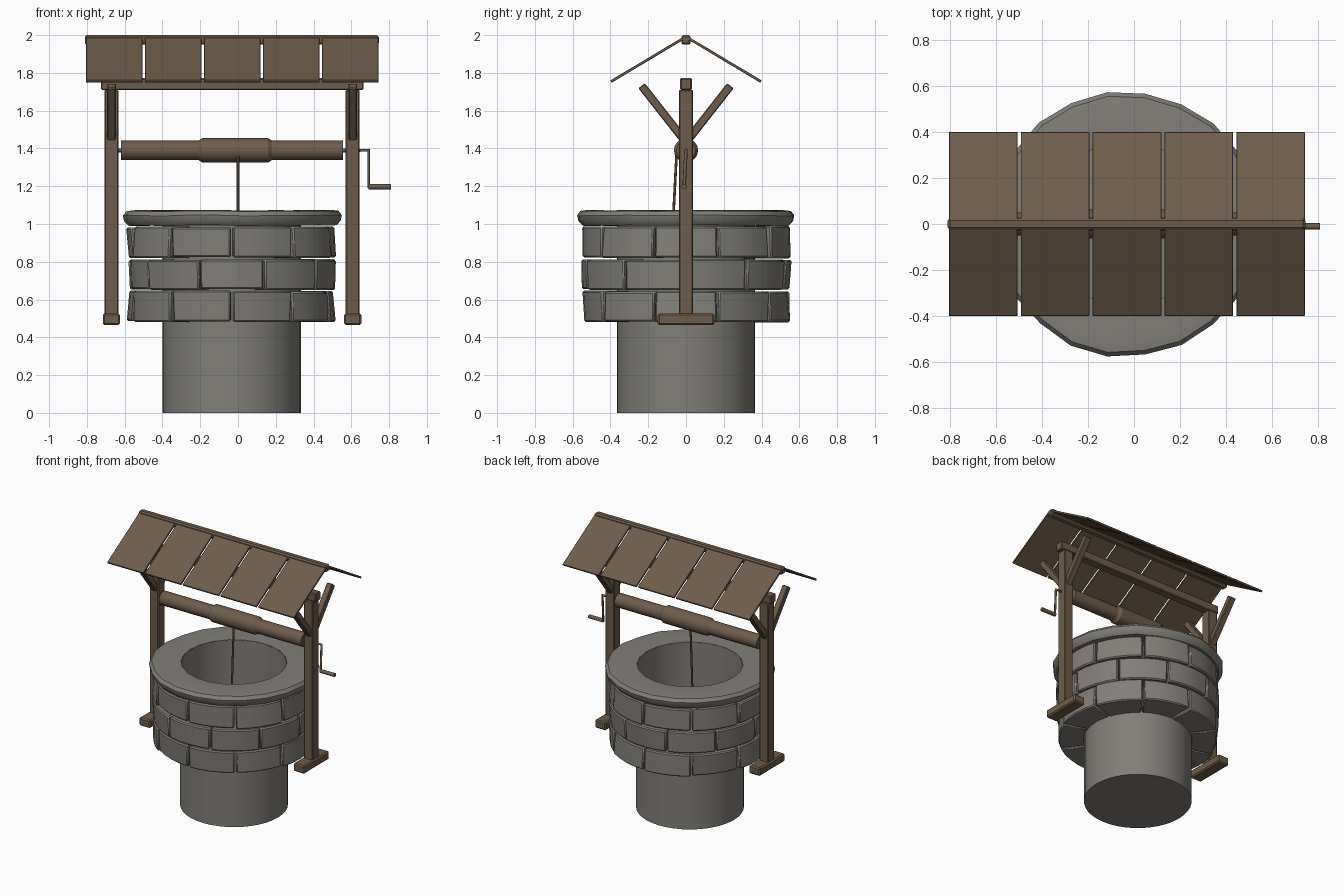
import bpy, bmesh, math, random
from mathutils import Vector, Matrix

random.seed(4)
if "Cube" in bpy.data.objects:
    bpy.data.objects.remove(bpy.data.objects["Cube"])

CX = -0.033          # axis of the well


def material(name, rgb):
    m = bpy.data.materials.new(name)
    m.use_nodes = True
    m.diffuse_color = (*rgb, 1)
    m.node_tree.nodes["Principled BSDF"].inputs["Base Color"].default_value = (*rgb, 1)
    return m


STONE = material("grey stone", (0.22, 0.21, 0.19))
WOOD = material("brown wood", (0.155, 0.108, 0.07))
ROPE = material("dark rope", (0.1, 0.07, 0.045))


def finish(name, bm, mat, bevel=0, smooth=0):
    bmesh.ops.recalc_face_normals(bm, faces=bm.faces)
    me = bpy.data.meshes.new(name)
    bm.to_mesh(me)
    bm.free()
    me.materials.append(mat)
    ob = bpy.data.objects.new(name, me)
    bpy.context.collection.objects.link(ob)
    if bevel:
        mod = ob.modifiers.new("edge wear", 'BEVEL')
        mod.width = bevel
        mod.segments = 1
    if smooth:
        bpy.ops.object.select_all(action='DESELECT')
        ob.select_set(True)
        bpy.context.view_layer.objects.active = ob
        bpy.ops.object.shade_smooth_by_angle(angle=math.radians(smooth))
    return ob


def box(name, lo, hi, mat=WOOD, bevel=0.006):
    lo, hi = Vector(lo), Vector(hi)
    bm = bmesh.new()
    bmesh.ops.create_cube(bm, size=1, matrix=Matrix.Translation((lo + hi) / 2)
                          @ Matrix.Diagonal((*(hi - lo), 1)))
    return finish(name, bm, mat, bevel)


def slanted_board(name, x0, x1, a, b, thick, bevel):
    """Board spanning x0..x1 whose centre line runs from a to b in (y, z)."""
    a, b = Vector(a), Vector(b)
    d = b - a
    mid = (a + b) / 2
    rot = Matrix.Rotation(math.atan2(d.y, d.x), 4, 'X')
    bm = bmesh.new()
    bmesh.ops.create_cube(bm, size=1, matrix=Matrix.Translation(((x0 + x1) / 2, mid.x, mid.y))
                          @ rot @ Matrix.Diagonal((x1 - x0, d.length, thick, 1)))
    return finish(name, bm, WOOD, bevel)


def lathe(name, profile, mat, steps, smooth, closed=False, place=Matrix(), jitter=0):
    """Spin (radius, height) points round z, then move by place."""
    bm = bmesh.new()
    rings = []
    offs = [random.uniform(-jitter, jitter) for _ in range(steps)]
    for r, z in profile:
        ring = []
        for i in range(steps):
            a = math.tau * i / steps
            rr = r + (offs[i] if r > 0.5 else 0)
            zz = z + (offs[i] * 0.5 if r > 0.5 else 0)
            ring.append(bm.verts.new((rr * math.cos(a), rr * math.sin(a), zz)))
        rings.append(ring)
    pairs = list(zip(rings, rings[1:]))
    if closed:
        pairs.append((rings[-1], rings[0]))
    for p, q in pairs:
        for i in range(steps):
            j = (i + 1) % steps
            bm.faces.new((p[i], p[j], q[j], q[i]))
    if not closed:
        bm.faces.new(rings[0])
        bm.faces.new(rings[-1])
    bm.transform(place)
    return finish(name, bm, mat, 0, smooth)


def rod(name, points, radius, mat):
    cu = bpy.data.curves.new(name, 'CURVE')
    cu.dimensions = '3D'
    cu.bevel_depth = radius
    cu.bevel_resolution = 2
    cu.use_fill_caps = True
    sp = cu.splines.new('POLY')
    sp.points.add(len(points) - 1)
    for p, co in zip(sp.points, points):
        p.co = (*co, 1)
    cu.materials.append(mat)
    ob = bpy.data.objects.new(name, cu)
    bpy.context.collection.objects.link(ob)
    return ob


def brick(name, a0, a1, z0, z1):
    """Curved block with slightly uneven outer face."""
    bm = bmesh.new()
    n = 4
    outer = 0.545 + random.uniform(-0.008, 0.008)
    lean = random.uniform(-0.008, 0.008)
    cols = []
    for i in range(n + 1):
        a = a0 + (a1 - a0) * i / n
        c, s = math.cos(a), math.sin(a)
        cols.append([bm.verts.new((CX + r * c, r * s, z)) for r, z in
                     ((0.362, z0), (outer + lean, z0), (outer - lean, z1), (0.362, z1))])
    for p, q in zip(cols, cols[1:]):
        for k in range(4):
            bm.faces.new((p[k], p[(k + 1) % 4], q[(k + 1) % 4], q[k]))
    bm.faces.new(cols[0])
    bm.faces.new(cols[-1])
    ob = finish(name, bm, STONE, 0.008, 30)
    ob.modifiers["edge wear"].limit_method = 'ANGLE'


# Stone shaft with open top, three brick courses and rim
centre = Matrix.Translation((CX, 0, 0))
lathe("well_shaft", [(0.366, 0), (0.366, 1.06), (0.358, 1.06), (0.358, 0.01)],
      STONE, 40, 40, place=centre)
for row, (z0, z1) in enumerate(((0.482, 0.645), (0.653, 0.812), (0.822, 0.985))):
    for k in range(10):
        a = math.radians(-90 + 36 * k + 18 * (row % 2))
        gap = random.uniform(0.007, 0.014)
        brick(f"brick_{row + 1}_{k + 1}", a + gap, a + math.radians(36) - gap,
              z0 + random.uniform(-0.004, 0.004), z1 + random.uniform(-0.004, 0.004))
lathe("well_rim", [(0.36, 0.992), (0.55, 0.992), (0.572, 1.015), (0.578, 1.045),
                   (0.56, 1.068), (0.52, 1.073), (0.36, 1.066)],
      STONE, 22, 35, closed=True, place=centre, jitter=0.006)

# Posts with feet and forked braces
for side, x in (("right", -0.67), ("left", 0.607)):
    box(f"{side}_post", (x - 0.037, -0.038, 0.48), (x + 0.037, 0.038, 1.71))
    box(f"{side}_foot", (x - 0.046, -0.15, 0.465), (x + 0.046, 0.15, 0.526), bevel=0.009)
    for end, s in (("front", -1), ("back", 1)):
        slanted_board(f"{side}_{end}_brace", x - 0.023, x + 0.023,
                      (s * 0.01, 1.445), (s * 0.235, 1.732), 0.044, 0.005)
box("cross_beam", (-0.725, -0.031, 1.71), (0.665, 0.031, 1.772))

# Roof planks and ridge
for end, s in (("front", -1), ("back", 1)):
    for k in range(5):
        x = -0.805 + 0.3125 * k
        slanted_board(f"{end}_roof_plank_{k + 1}", x, x + 0.299,
                      (s * 0.012, 1.984), (s * 0.397, 1.754), 0.014, 0.002)
box("roof_ridge", (-0.811, -0.025, 1.949), (0.746, 0.025, 2.0), bevel=0.01)

# Winding roller, thicker in the middle
lathe("roller", [(0.051, -0.62), (0.051, -0.21), (0.064, -0.19), (0.064, 0.16),
                 (0.051, 0.18), (0.051, 0.557)], WOOD, 16, 25,
      place=Matrix.Translation((0, 0, 1.39)) @ Matrix.Rotation(math.pi / 2, 4, 'Y'))
rod("axle", [(-0.67, 0, 1.39), (0.61, 0, 1.39)], 0.011, WOOD)

# Crank handle and rope
rod("crank", [(0.6, 0, 1.39), (0.692, 0, 1.39), (0.692, -0.01, 1.197), (0.72, -0.01, 1.197)],
    0.009, WOOD)
rod("crank_grip", [(0.69, -0.01, 1.197), (0.81, -0.01, 1.197)], 0.014, WOOD)
rod("rope", [(0, -0.05, 1.37), (0, -0.065, 1.08), (0, -0.1, 0.3)], 0.007, ROPE)
